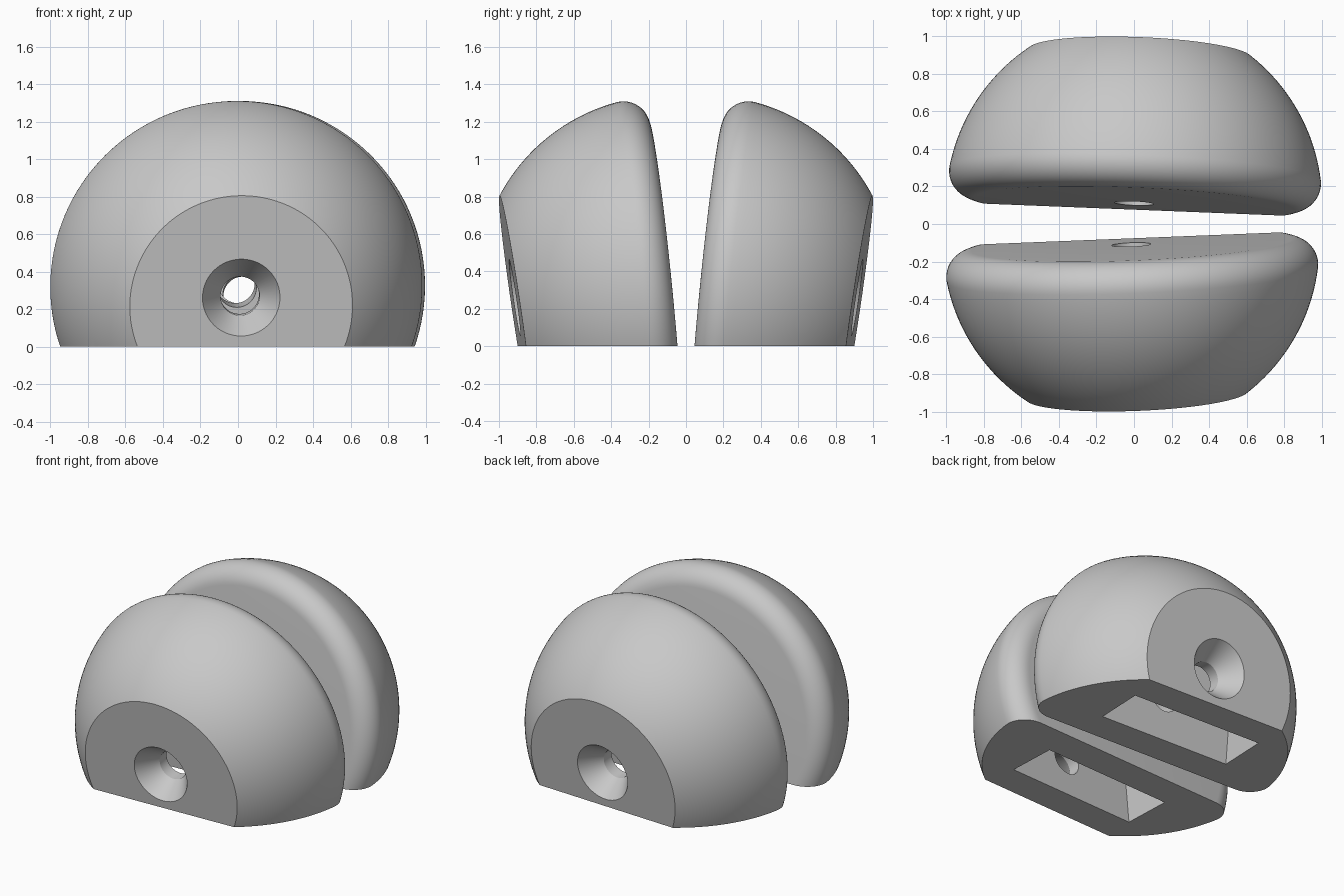
import bpy
import bmesh
from math import sin, cos, pi, sqrt, atan2
from mathutils import Matrix, Vector

SEGMENTS = 128
SPHERE_R = 1.004   # domed outer surface
FILLET_R = 0.14    # rounded rim of the inner face
OUTER = 0.809      # distance from the sphere centre to the outer face

if bpy.data.objects.get("Cube"):
    bpy.data.objects.remove(bpy.data.objects["Cube"], do_unlink=True)

grey = bpy.data.materials.new("mid grey")
grey.use_nodes = True
colour = (0.58, 0.58, 0.58, 1)
grey.diffuse_color = colour
grey.node_tree.nodes["Principled BSDF"].inputs["Base Color"].default_value = colour


def finish(name, bm, matrix):
    """Turn a bmesh into a placed object with outward normals."""
    bm.transform(matrix)
    bm.normal_update()
    bmesh.ops.recalc_face_normals(bm, faces=bm.faces)
    if bm.calc_volume(signed=True) < 0:
        bmesh.ops.reverse_faces(bm, faces=bm.faces)
    mesh = bpy.data.meshes.new(name)
    bm.to_mesh(mesh)
    bm.free()
    mesh.materials.append(grey)
    obj = bpy.data.objects.new(name, mesh)
    bpy.context.collection.objects.link(obj)
    return obj


def lathe(name, rings, matrix, segments):
    """Capped solid from (t, radius) rings about the local z axis."""
    bm = bmesh.new()
    loops = []
    for t, r in rings:
        loops.append([bm.verts.new((r * cos(2 * pi * i / segments),
                                    r * sin(2 * pi * i / segments), t))
                      for i in range(segments)])
    for a, b in zip(loops, loops[1:]):
        for i in range(segments):
            j = (i + 1) % segments
            bm.faces.new((a[i], a[j], b[j], b[i]))
    bm.faces.new(loops[0])
    bm.faces.new(loops[-1])
    return finish(name, bm, matrix)


def box(name, low, high, matrix):
    bm = bmesh.new()
    bmesh.ops.create_cube(bm, size=1)
    low, high = Vector(low), Vector(high)
    place = Matrix.Translation((low + high) / 2) @ Matrix.Diagonal((*(high - low), 1))
    return finish(name, bm, matrix @ place)


def subtract(target, cutter):
    cutter.hide_render = True
    mod = target.modifiers.new("cut", "BOOLEAN")
    mod.operation = "DIFFERENCE"
    mod.solver = "MANIFOLD"
    mod.object = cutter
    bpy.ops.object.select_all(action="DESELECT")
    bpy.context.view_layer.objects.active = target
    target.select_set(True)
    bpy.ops.object.modifier_apply(modifier=mod.name)
    bpy.data.objects.remove(cutter, do_unlink=True)


def dome_profile():
    """Flat inner face, fillet tangent to the sphere, then the dome."""
    centre_r = sqrt((SPHERE_R - FILLET_R) ** 2 - FILLET_R ** 2)
    join = atan2(FILLET_R, centre_r)
    points = []
    for i in range(13):
        a = -pi / 2 + (join + pi / 2) * i / 12
        points.append((FILLET_R + FILLET_R * sin(a), centre_r + FILLET_R * cos(a)))
    for i in range(1, 33):
        a = join + (1.4 - join) * i / 32
        points.append((SPHERE_R * sin(a), SPHERE_R * cos(a)))
    return points


def local_frame(centre_x, side, tilt):
    """Tilted frame at the sphere centre, local z pointing outwards."""
    axis = Vector((0.04, 1, -tilt)).normalized()
    across = Vector((1, -0.04, 0)).normalized()
    up = across.cross(axis).normalized()
    frame = Matrix((across, up, axis)).transposed().to_4x4()
    frame.translation = (centre_x, 0.11, 0.335)
    return Matrix.Diagonal((1, side, 1, 1)) @ frame


def build_half(name, centre_x, side):
    frame = local_frame(centre_x, side, 0.1)
    outer_frame = local_frame(centre_x, side, 0.148)
    half = lathe(name, dome_profile(), frame, SEGMENTS)
    # outer face, tilted a little more than the inner one
    subtract(half, box("face_cutter", (-2, -2, OUTER), (2, 2, 2), outer_frame))
    # pocket, open at the base
    subtract(half, box("pocket_cutter", (-0.53, -1.3, 0.225), (0.5, 0.4, 0.575), frame))
    # countersunk through hole
    rings = [(-0.2, 0.104), (0.66, 0.104), (0.8, 0.2), (0.87, 0.248)]
    subtract(half, lathe("hole_cutter", rings, frame, 64))
    # flat base
    subtract(half, box("base_cutter", (-2, -2, -2), (2, 2, 0), Matrix.Identity(4)))
    bpy.ops.object.shade_smooth_by_angle(angle=0.3)


build_half("front_half", -0.015, -1)
build_half("back_half", 0.0, 1)
